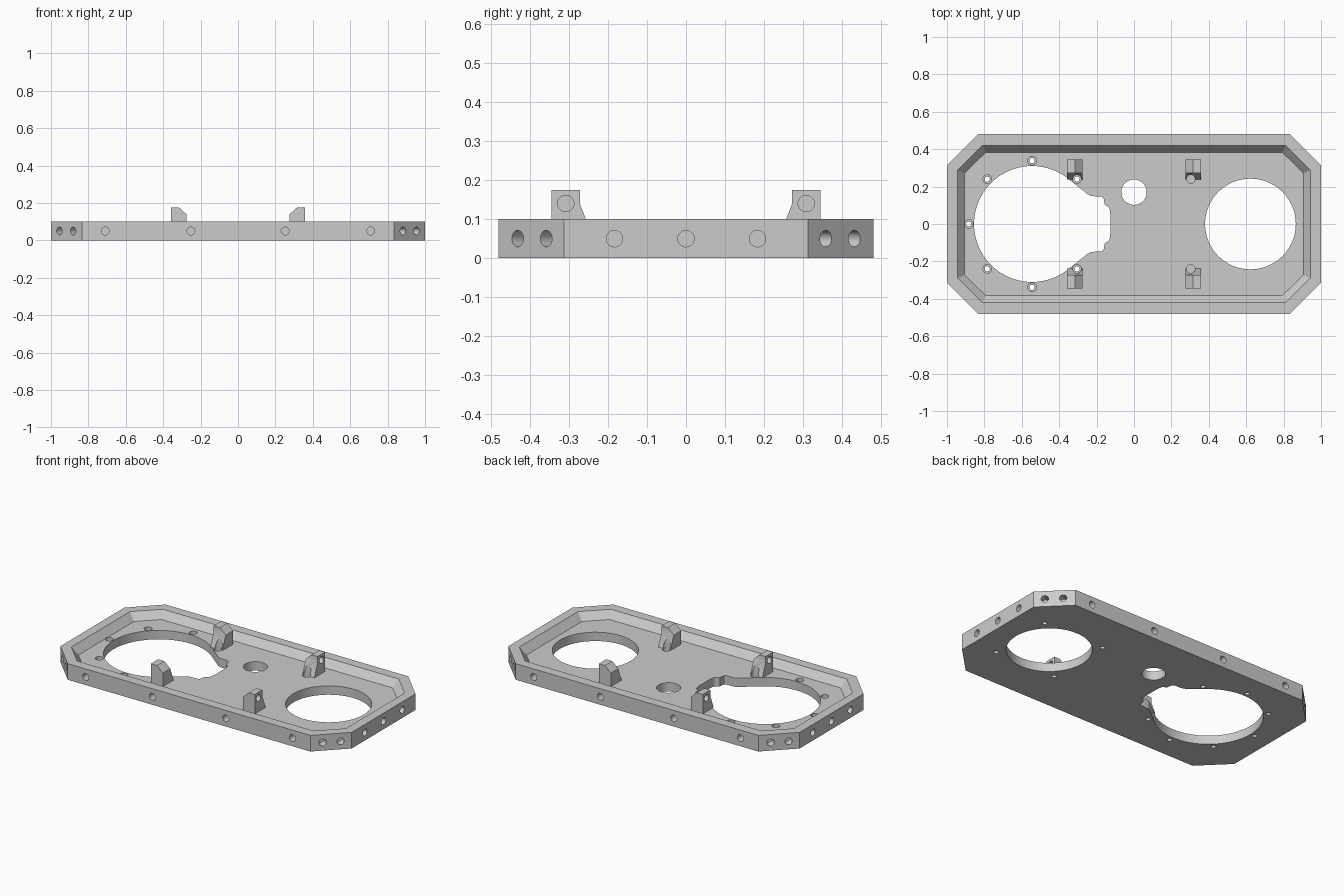
import bpy, bmesh, math
from mathutils import Vector, Matrix

if "Cube" in bpy.data.objects:
    bpy.data.objects.remove(bpy.data.objects["Cube"])

grey = bpy.data.materials.new("plain grey")
grey.diffuse_color = (0.6, 0.6, 0.6, 1)
grey.use_nodes = True
grey.node_tree.nodes["Principled BSDF"].inputs["Base Color"].default_value = grey.diffuse_color
FLOOR, TOP = 0.055, 0.10


def finish(bm, name):
    bmesh.ops.recalc_face_normals(bm, faces=bm.faces)
    me = bpy.data.meshes.new(name)
    bm.to_mesh(me)
    bm.free()
    me.materials.append(grey)
    ob = bpy.data.objects.new(name, me)
    bpy.context.collection.objects.link(ob)
    return ob


def rod(bm, centre, axis, r, length, n=32):
    """Cylinder centred on a point, lying along an axis."""
    rot = Vector(axis).to_track_quat('Z', 'Y').to_matrix().to_4x4()
    bmesh.ops.create_cone(bm, cap_ends=True, segments=n, radius1=r, radius2=r,
                          depth=length, matrix=Matrix.Translation(centre) @ rot)


def prism(bm, pts, offset):
    """Closed outline extruded by an offset."""
    f = bm.faces.new([bm.verts.new(p) for p in pts])
    ext = bmesh.ops.extrude_face_region(bm, geom=[f])
    bmesh.ops.translate(bm, vec=offset,
                        verts=[v for v in ext['geom'] if isinstance(v, bmesh.types.BMVert)])


def cut(ob, bm):
    cutter = finish(bm, "cutter")
    cutter.hide_render = True
    bpy.context.view_layer.objects.active = ob
    mod = ob.modifiers.new("cut", 'BOOLEAN')
    mod.operation, mod.solver, mod.object = 'DIFFERENCE', 'EXACT', cutter
    bpy.ops.object.modifier_apply(modifier=mod.name)
    bpy.data.objects.remove(cutter, do_unlink=True)


def smooth(ob):
    bpy.ops.object.select_all(action='DESELECT')
    ob.select_set(True)
    bpy.context.view_layer.objects.active = ob
    bpy.ops.object.shade_smooth_by_angle(angle=math.radians(25))


# Eight-sided tray with a sloped inner lip
def octagon(hx, hy, cx, cy, z):
    q = [(hx, -cy), (hx, cy), (cx, hy), (-cx, hy),
         (-hx, cy), (-hx, -cy), (-cx, -hy), (cx, -hy)]
    return [(x, y, z) for x, y in q]


bm = bmesh.new()
rings = [[bm.verts.new(p) for p in octagon(*o)] for o in (
    (1, 0.48, 0.833, 0.313, 0), (1, 0.48, 0.833, 0.313, TOP),
    (0.943, 0.42, 0.81, 0.288, TOP), (0.905, 0.383, 0.793, 0.272, FLOOR))]
for a, b in zip(rings, rings[1:]):
    for i in range(8):
        j = (i + 1) % 8
        bm.faces.new((a[i], a[j], b[j], b[i]))
bm.faces.new(rings[0])
bm.faces.new(rings[-1])
tray = finish(bm, "tray")

# Large openings: teardrop with stepped end, round opening, small round opening
bm = bmesh.new()
CX = -0.545
half = [(CX + 0.31 * math.cos(math.radians(a)), 0.31 * math.sin(math.radians(a)))
        for a in [180 - 128 * i / 32 for i in range(33)]]
half += [(-0.245, 0.157), (-0.23, 0.149), (-0.175, 0.147), (-0.164, 0.14), (-0.16, 0.128),
         (-0.158, 0.107), (-0.15, 0.098), (-0.138, 0.093), (-0.131, 0.083), (-0.126, 0.05)]
outline = half + [(x, -y) for x, y in reversed(half[1:])]
prism(bm, [(x, y, -0.1) for x, y in outline], (0, 0, 0.5))
rod(bm, (0.6225, 0, 0), (0, 0, 1), 0.2425, 0.5, 64)
rod(bm, (0, 0.17, 0), (0, 0, 1), 0.068, 0.5)
cut(tray, bm)

# Blind bores in the outer walls
bm = bmesh.new()
DEPTH = 0.1
for s in (-1, 1):
    for x in (-0.71, -0.252, 0.252, 0.71):
        rod(bm, (x, s * 0.48, 0.05), (0, 1, 0), 0.021, DEPTH)
    for y in (-0.183, 0, 0.183):
        rod(bm, (s, y, 0.05), (1, 0, 0), 0.021, DEPTH)
    for t in (-1, 1):
        for x, y in ((0.955, 0.358), (0.882, 0.431)):
            rod(bm, (s * x, t * y, 0.05), (s, t, 0), 0.021, DEPTH)
# Blind bores under the round opening
for s in (-1, 1):
    for t in (-1, 1):
        rod(bm, (0.6225 + s * 0.212, t * 0.212, 0), (0, 0, 1), 0.014, 0.06, 24)
cut(tray, bm)

# Screw holes around the teardrop, with counterbores
screws = [(CX + 0.339 * math.cos(math.radians(a)), 0.339 * math.sin(math.radians(a)))
          for a in (45, 90, 135, 180, 225, 270, 315)]
bm = bmesh.new()
for x, y in screws + [(0.303, 0.24), (0.303, -0.24)]:
    rod(bm, (x, y, 0.13), (0, 0, 1), 0.023, 0.2, 24)
cut(tray, bm)
bm = bmesh.new()
for x, y in screws:
    rod(bm, (x, y, 0), (0, 0, 1), 0.014, 0.2, 24)
cut(tray, bm)
smooth(tray)

# Four brackets: flared foot, bevelled inner top edge, bore in the outer side
for sx, side in ((-1, "left"), (1, "right")):
    for sy, end in ((-1, "front"), (1, "back")):
        bm = bmesh.new()
        profile = [(0.345, FLOOR), (0.345, 0.175), (0.272, 0.175), (0.272, 0.14), (0.239, FLOOR)]
        prism(bm, [(sx * 0.275, sy * y, z) for y, z in profile], (sx * 0.082, 0, 0))
        cut_geom = bm.verts[:] + bm.edges[:] + bm.faces[:]
        res = bmesh.ops.bisect_plane(bm, geom=cut_geom, plane_co=(sx * 0.315, 0, 0.175),
                                     plane_no=(-sx * 0.036, 0, 0.04), clear_outer=True)
        bmesh.ops.holes_fill(bm, edges=[e for e in bm.edges if e.is_boundary])
        bracket = finish(bm, f"bracket_{end}_{side}")
        bm = bmesh.new()
        rod(bm, (sx * 0.357, sy * 0.308, 0.14), (1, 0, 0), 0.021, 0.09)
        rod(bm, (sx * 0.304, sy * 0.24, 0.13), (0, 0, 1), 0.023, 0.2, 24)
        cut(bracket, bm)
        smooth(bracket)
